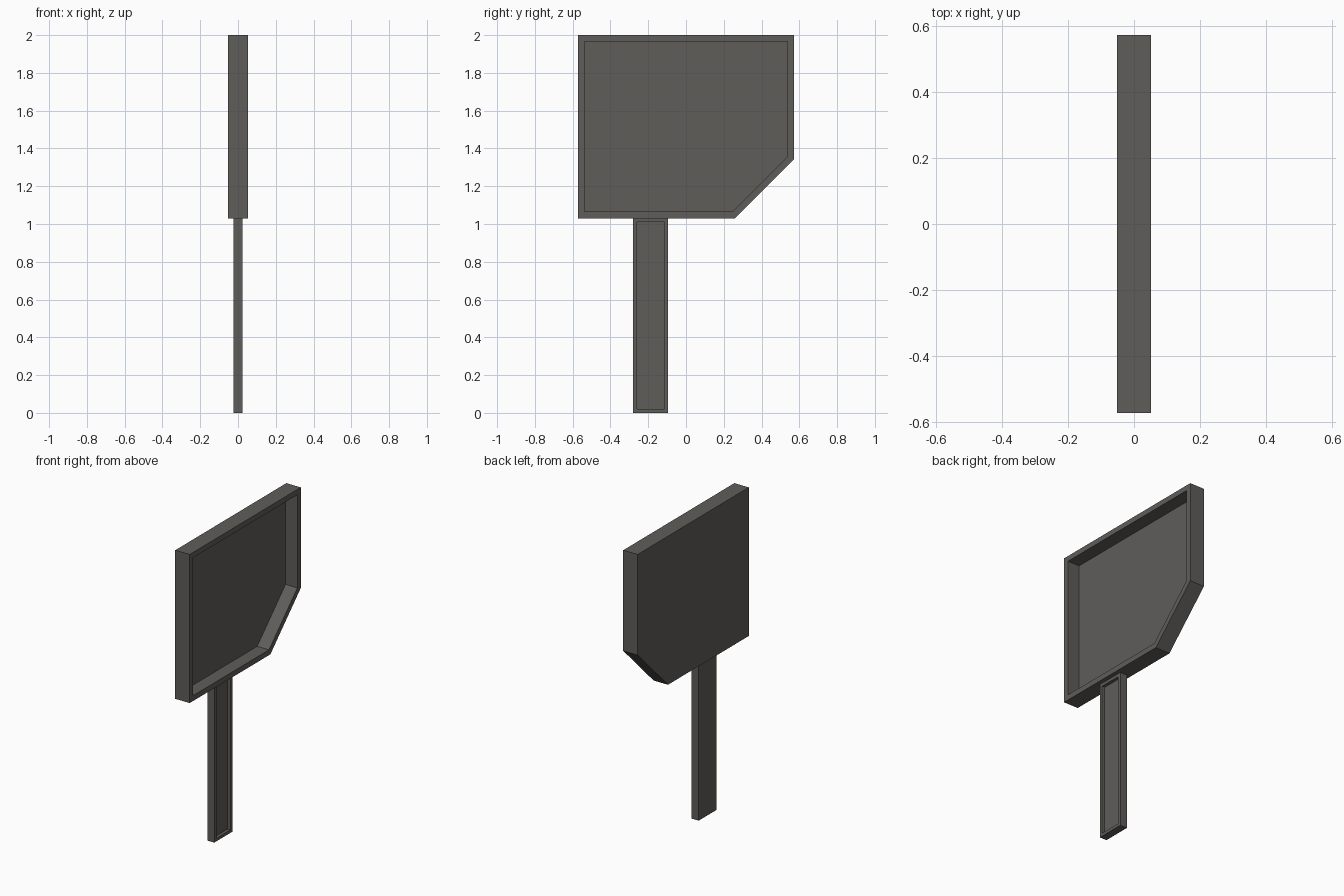
import bpy
import bmesh

cube = bpy.data.objects.get("Cube")
if cube:
    bpy.data.objects.remove(cube, do_unlink=True)

metal = bpy.data.materials.new("dark_grey")
metal.use_nodes = True
grey = (0.115, 0.11, 0.102, 1)
metal.diffuse_color = grey
metal.node_tree.nodes["Principled BSDF"].inputs["Base Color"].default_value = grey


def hollow_panel(name, outline, half, rim, depth):
    """Extrude a (y, z) outline along x and sink a recess into its +x side."""
    bm = bmesh.new()
    face = bm.faces.new([bm.verts.new((-half, y, z)) for y, z in outline])
    geom = bmesh.ops.extrude_face_region(bm, geom=[face], use_keep_orig=True)["geom"]
    moved = [g for g in geom if isinstance(g, bmesh.types.BMVert)]
    bmesh.ops.translate(bm, verts=moved, vec=(2 * half, 0, 0))
    bmesh.ops.recalc_face_normals(bm, faces=bm.faces[:])
    front = max(bm.faces, key=lambda f: f.calc_center_median().x)

    # Rim, then recess walls
    bmesh.ops.inset_region(bm, faces=[front], thickness=rim, use_even_offset=True)
    floor = bmesh.ops.extrude_discrete_faces(bm, faces=[front])["faces"][0]
    bmesh.ops.translate(bm, verts=floor.verts[:], vec=(-depth, 0, 0))
    bmesh.ops.recalc_face_normals(bm, faces=bm.faces[:])

    mesh = bpy.data.meshes.new(name)
    bm.to_mesh(mesh)
    bm.free()
    mesh.materials.append(metal)
    obj = bpy.data.objects.new(name, mesh)
    bpy.context.collection.objects.link(obj)
    return obj


# Broad head with one clipped lower corner
hollow_panel("head", [(-0.573, 1.03), (0.26, 1.03), (0.573, 1.343),
                      (0.573, 2), (-0.573, 2)], 0.052, 0.035, 0.085)

# Slim handle below
hollow_panel("handle", [(-0.28, 0), (-0.095, 0), (-0.095, 1.03), (-0.28, 1.03)],
             0.025, 0.02, 0.02)
